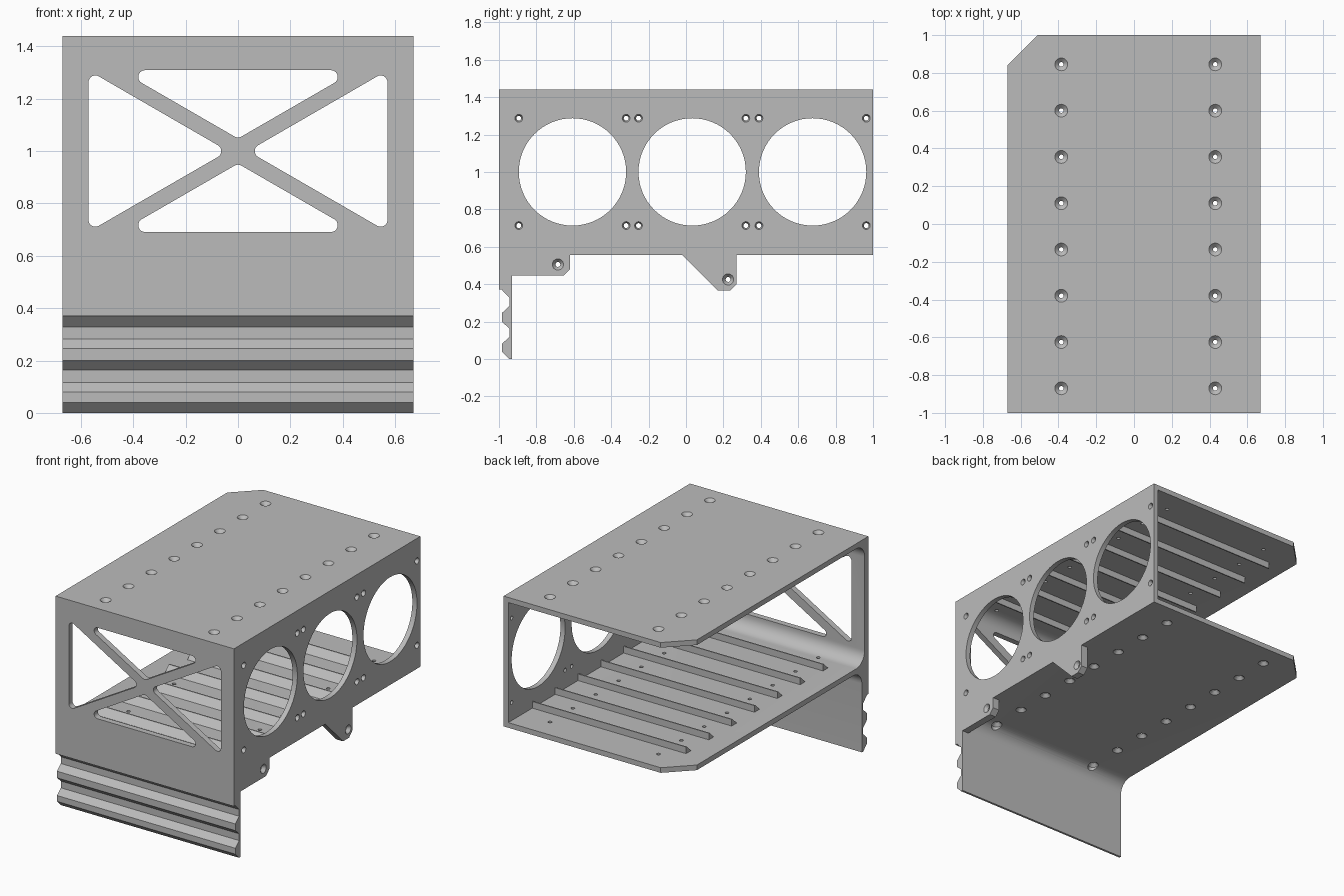
import bpy, bmesh, math
from mathutils import Vector

if "Cube" in bpy.data.objects:
    bpy.data.objects.remove(bpy.data.objects["Cube"], do_unlink=True)

W, TOP, FLOOR, T = 0.67, 1.44, 0.555, 0.035   # half width, heights, sheet thickness
FRONT, SKIRT = -0.96, -0.93                   # inner faces of front plate and skirt
R = 0.09                                      # inner fillet radius

grey = bpy.data.materials.new("light_grey")
grey.diffuse_color = (0.5, 0.5, 0.5, 1)
grey.use_nodes = True
grey.node_tree.nodes["Principled BSDF"].inputs["Base Color"].default_value = (0.5, 0.5, 0.5, 1)
parts = []


def finish(bm, name):
    bmesh.ops.recalc_face_normals(bm, faces=bm.faces)
    mesh = bpy.data.meshes.new(name)
    bm.to_mesh(mesh)
    bm.free()
    mesh.materials.append(grey)
    obj = bpy.data.objects.new(name, mesh)
    bpy.context.collection.objects.link(obj)
    parts.append(obj)
    return obj


def prism(name, points, x0, x1):
    """Extrude a (y, z) outline along x."""
    bm = bmesh.new()
    face = bm.faces.new([bm.verts.new((x0, y, z)) for y, z in points])
    ext = bmesh.ops.extrude_face_region(bm, geom=[face])["geom"]
    bmesh.ops.translate(bm, vec=(x1 - x0, 0, 0),
                        verts=[v for v in ext if isinstance(v, bmesh.types.BMVert)])
    return finish(bm, name)


def arc(cy, cz, start, end, r=R, steps=10):
    angles = [math.radians(start + (end - start) * i / steps) for i in range(steps + 1)]
    return [(cy + r * math.cos(a), cz + r * math.sin(a)) for a in angles]


def lathe(bm, origin, axis, rings, n=24):
    """Closed round cutter: rings are (distance along axis, radius)."""
    rot = Vector(axis).to_track_quat('Z', 'Y')
    loops = []
    for d, r in rings:
        loops.append([bm.verts.new(Vector(origin) + rot @ Vector(
            (r * math.cos(math.tau * i / n), r * math.sin(math.tau * i / n), d))) for i in range(n)])
    for a, b in zip(loops, loops[1:]):
        for i in range(n):
            j = (i + 1) % n
            bm.faces.new((a[i], a[j], b[j], b[i]))
    bm.faces.new(loops[0])
    bm.faces.new(loops[-1])


def countersink(bm, origin, axis, outer, inner):
    lathe(bm, origin, axis, [(-0.1, outer), (0, outer), (0.022, inner), (0.12, inner)])


def hull(bm, points):
    verts = [bm.verts.new(p) for p in points]
    bmesh.ops.convex_hull(bm, input=verts)
    bmesh.ops.delete(bm, geom=[v for v in verts if v.is_valid and not v.link_faces], context='VERTS')


def cut(obj, bm):
    """Subtract the cutter mesh and keep only the result."""
    cutter = finish(bm, "cutter")
    parts.remove(cutter)
    cutter.hide_render = True
    mod = obj.modifiers.new("cut", 'BOOLEAN')
    mod.operation, mod.solver, mod.object = 'DIFFERENCE', 'EXACT', cutter
    bpy.context.view_layer.update()
    result = bpy.data.meshes.new_from_object(obj.evaluated_get(bpy.context.evaluated_depsgraph_get()))
    obj.modifiers.clear()
    obj.data = result
    bpy.data.objects.remove(cutter, do_unlink=True)


# Folded shell: top, front, floor and grooved skirt in one side profile
profile = [(1, TOP), (-1, TOP), (-1, 0.37), (-0.985, 0.37)]
for z in (0.365, 0.2):
    profile += [(-0.985, z), (-0.945, z - 0.037), (-0.945, z - 0.083), (-0.985, z - 0.12)]
profile.remove((-0.985, 0.365))
profile += [(-0.985, 0.04), (-0.945, 0), (SKIRT, 0)]
profile += arc(SKIRT + R, FLOOR - R, 180, 90)
profile += [(1, FLOOR), (1, FLOOR + T)]
profile += arc(FRONT + R, FLOOR + T + R, 270, 180)
profile += arc(FRONT + R, TOP - T - R, 180, 90)
profile += [(1, TOP - T)]
shell = prism("folded_shell", profile, -W, W)

# Shell cut-outs: cross-braced window, cut corner, two rows of screw holes
cuts = bmesh.new()
side = [(0.545, 0.263), (0.545, -0.263), (0.09, 0)]
upper = [(-0.355, 0.283), (0.355, 0.283), (0, 0.078)]
for tri in (side, upper):
    for sign in (1, -1):
        hull(cuts, [(sign * px, y, 1 + sign * pz)
                    for cx, cz in tri for px, pz in arc(cx, cz, 0, 345, 0.026, 23)
                    for y in (-1.1, -0.9)])
hull(cuts, [(x, y, z) for x, y in ((-0.51, 1), (-0.67, 0.84), (-0.8, 0.84), (-0.8, 1.1), (-0.51, 1.1))
            for z in (0.4, 1.6)])
screw_y = [-0.87 + 0.245 * i for i in range(8)]
for y in screw_y:
    for x in (-0.385, 0.43):
        countersink(cuts, (x, y, TOP), (0, 0, -1), 0.034, 0.012)
        countersink(cuts, (x, y, FLOOR), (0, 0, 1), 0.034, 0.012)
cut(shell, cuts)

# Fan wall with three round openings and their corner screws
wall = prism("fan_wall", [(FRONT, FLOOR + T), (1, FLOOR + T), (1, TOP - T), (FRONT, TOP - T)], W - T, W)
cuts = bmesh.new()
for cy in (-0.607, 0.033, 0.677):
    lathe(cuts, (W, cy, 1), (-1, 0, 0), [(-0.1, 0.287), (0.1, 0.287)], 64)
    for dy in (-0.287, 0.287):
        for dz in (-0.287, 0.287):
            countersink(cuts, (W, cy + dy, 1 + dz), (-1, 0, 0), 0.021, 0.013)
cut(wall, cuts)

# Mounting tabs below the fan wall
tabs = {
    "front_tab": ([(SKIRT, FLOOR), (SKIRT, 0.445), (-0.655, 0.445), (-0.62, 0.48), (-0.62, FLOOR)],
                  (-0.685, 0.505)),
    "middle_tab": ([(-0.02, FLOOR), (0.17, 0.365), (0.235, 0.365), (0.27, 0.4), (0.27, FLOOR)],
                   (0.225, 0.425)),
}
for name, (outline, (hy, hz)) in tabs.items():
    tab = prism(name, outline, W - 0.05, W)
    cuts = bmesh.new()
    countersink(cuts, (W, hy, hz), (-1, 0, 0), 0.03, 0.013)
    cut(tab, cuts)

# Sloped guide ribs between the screws, on floor and ceiling
rib = [(0.02, 0), (0.02, 0.045), (0.012, 0.045), (-0.033, 0)]
for i, y in enumerate(screw_y[:-1]):
    mid = y + 0.1225
    prism(f"floor_rib_{i + 1}", [(mid + a, FLOOR + T + h) for a, h in rib], -0.52, W - T)
    prism(f"ceiling_rib_{i + 1}", [(mid + a, TOP - T - h) for a, h in rib], -0.52, W - T)

# Smooth fillets and holes, keep edges sharp
bpy.ops.object.select_all(action='DESELECT')
for obj in parts:
    obj.select_set(True)
bpy.context.view_layer.objects.active = shell
bpy.ops.object.shade_smooth_by_angle(angle=math.radians(25))
